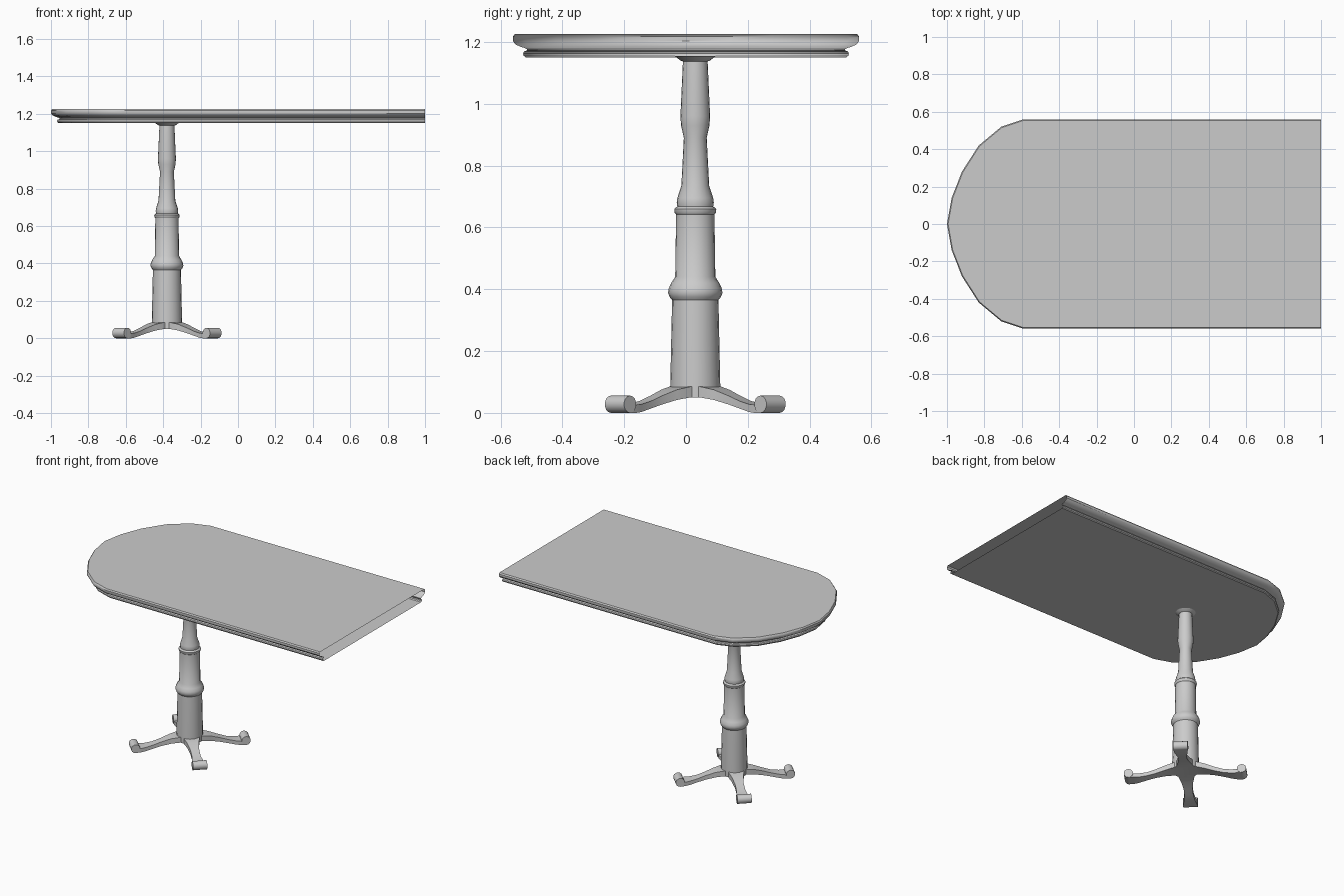
import bpy, bmesh, math
from mathutils import Matrix, Vector

if "Cube" in bpy.data.objects:
    bpy.data.objects.remove(bpy.data.objects["Cube"])

CX, CY = -0.38, 0.03  # pedestal axis


def finish(bm, name, angle=35):
    bmesh.ops.recalc_face_normals(bm, faces=bm.faces)
    me = bpy.data.meshes.new(name)
    bm.to_mesh(me)
    bm.free()
    ob = bpy.data.objects.new(name, me)
    bpy.context.collection.objects.link(ob)
    bpy.ops.object.select_all(action='DESELECT')
    bpy.context.view_layer.objects.active = ob
    ob.select_set(True)
    bpy.ops.object.shade_smooth_by_angle(angle=math.radians(angle))
    return ob


def bridge(bm, a, b, closed=True):
    n = len(a)
    for i in range(n if closed else n - 1):
        j = (i + 1) % n
        bm.faces.new((a[i], a[j], b[j], b[i]))


# Table top: moulded edge swept round a rounded end, left open at x = 1
half = [(1, .56), (-.59, .56), (-.71, .52), (-.83, .42), (-.92, .28), (-.975, .14)]
outline = half + [(-1, 0)] + [(x, -y) for x, y in reversed(half)]
edge = [(.006, 1.225), (0, 1.217), (0, 1.203), (.008, 1.192), (.025, 1.184),
        (.036, 1.181), (.045, 1.177), (.045, 1.172), (.036, 1.169),
        (.033, 1.162), (.035, 1.155), (.042, 1.15)]
bm = bmesh.new()
rings = []
for d, z in edge:
    ring = []
    for x, y in outline:
        if x < -.59:
            x = -.59 + (x + .59) * (.41 - d) / .41
        ring.append(bm.verts.new((x, y * (.56 - d) / .56, z)))
    rings.append(ring)
for a, b in zip(rings, rings[1:]):
    bridge(bm, a, b, closed=False)
bm.faces.new(rings[0])
bm.faces.new(rings[-1])
finish(bm, "table_top")

# Turned column
profile = [(.081, .05), (.081, .085), (.075, .365), (.083, .375), (.088, .388),
           (.086, .402), (.078, .42), (.065, .44), (.062, .642), (.067, .648),
           (.068, .66), (.058, .668), (.06, .68), (.058, .695), (.045, .735),
           (.037, .89), (.046, .93), (.048, .96), (.04, 1.137), (.048, 1.14),
           (.068, 1.155)]
SIDES = 20
bm = bmesh.new()
rings = [[bm.verts.new((CX + r * math.cos(k * math.tau / SIDES),
                        CY + r * math.sin(k * math.tau / SIDES), z))
          for k in range(SIDES)] for r, z in profile]
for a, b in zip(rings, rings[1:]):
    bridge(bm, a, b)
bm.faces.new(rings[0])
bm.faces.new(rings[-1])
finish(bm, "column")

# Four diagonal legs: (distance, top, bottom, half width), ending in a scroll foot
sections = [(0, .085, .05, .05), (.07, .085, .05, .048), (.12, .075, .042, .036),
            (.18, .055, .027, .027), (.23, .038, .014, .027),
            (.28, .028, .003, .034), (.31, .026, 0, .04), (.342, .026, 0, .042)]
for i in range(4):
    place = Matrix.Translation((CX, CY, 0)) @ Matrix.Rotation(math.radians(45 + 90 * i), 4, 'Z')
    bm = bmesh.new()
    rings = [[bm.verts.new(p) for p in ((d, -w, b), (d, w, b), (d, w, t), (d, -w, t))]
             for d, t, b, w in sections]
    for a, b in zip(rings, rings[1:]):
        bridge(bm, a, b)
    bm.faces.new(rings[0])
    bm.faces.new(rings[-1])
    bm.transform(place)
    finish(bm, f"leg_{i + 1}")

    bm = bmesh.new()
    bmesh.ops.create_cone(bm, cap_ends=True, segments=14, radius1=.028, radius2=.028,
                          depth=.088, matrix=Matrix.Translation((.342, 0, .028))
                          @ Matrix.Rotation(math.pi / 2, 4, 'X'))
    bm.transform(place)
    finish(bm, f"scroll_foot_{i + 1}")
